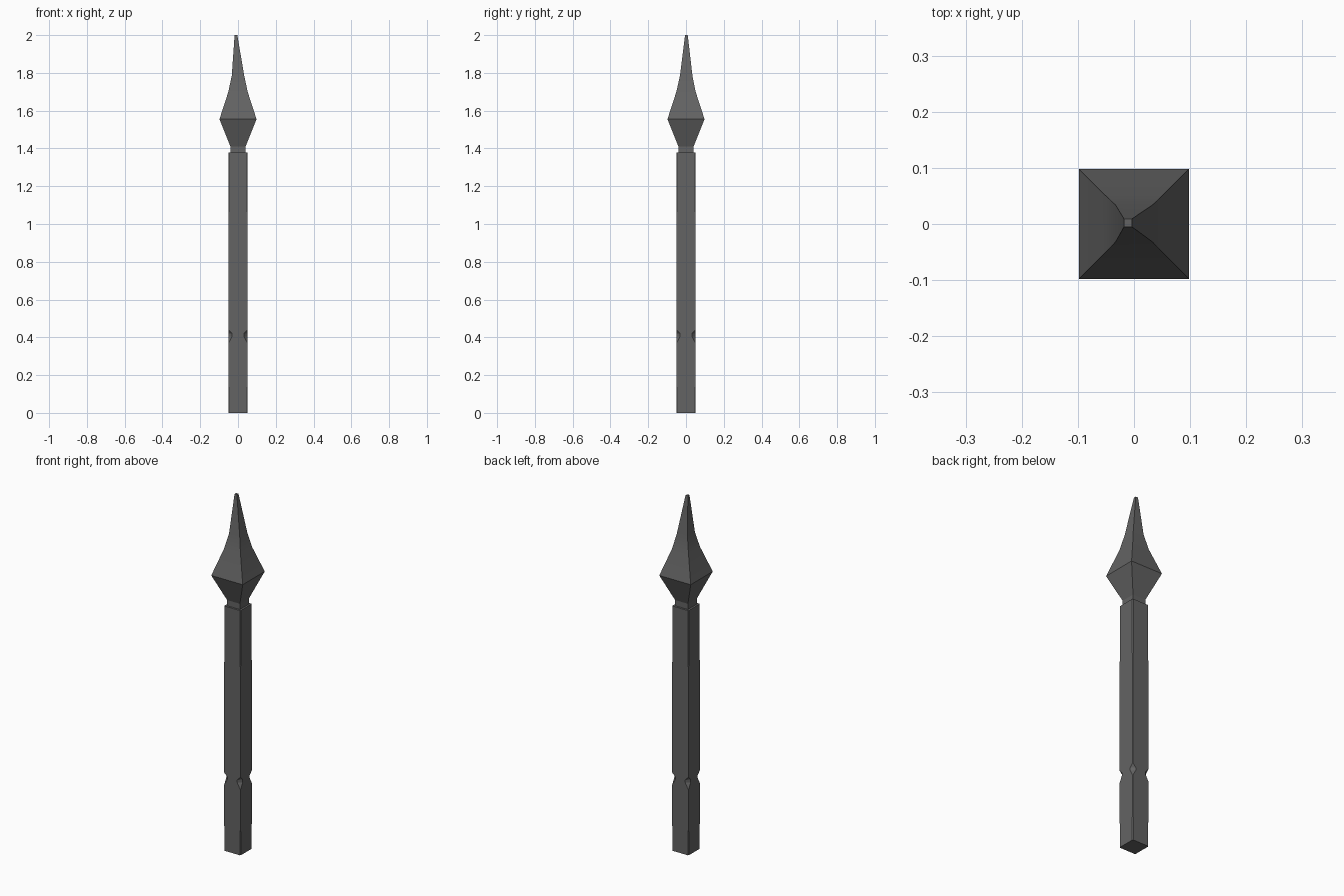
import bpy
import bmesh

if "Cube" in bpy.data.objects:
    bpy.data.objects.remove(bpy.data.objects["Cube"])

iron = bpy.data.materials.new("dark_iron")
iron.use_nodes = True
grey = (0.125, 0.125, 0.125, 1)
iron.diffuse_color = grey
iron.node_tree.nodes["Principled BSDF"].inputs["Base Color"].default_value = grey


def square(half, z, cx=0, cy=0):
    """Square cross-section."""
    return [(cx + sx * half, cy + sy * half, z)
            for sx, sy in ((-1, -1), (1, -1), (1, 1), (-1, 1))]


def clipped_square(half, z, cut):
    """Square cross-section with its corners cut off."""
    ring = []
    for sx, sy in ((-1, -1), (1, -1), (1, 1), (-1, 1)):
        pair = [(sx * half, sy * (half - cut), z), (sx * (half - cut), sy * half, z)]
        ring += pair if sx * sy > 0 else pair[::-1]
    return ring


def loft(name, rings):
    """Skin a stack of rings and close both ends."""
    bm = bmesh.new()
    stack = [[bm.verts.new(p) for p in ring] for ring in rings]
    for low, high in zip(stack, stack[1:]):
        n = len(low)
        for i in range(n):
            j = (i + 1) % n
            bm.faces.new((low[i], low[j], high[j], high[i]))
    bm.faces.new(stack[0][::-1])
    bm.faces.new(stack[-1])
    bmesh.ops.recalc_face_normals(bm, faces=bm.faces)
    mesh = bpy.data.meshes.new(name)
    bm.to_mesh(mesh)
    bm.free()
    mesh.materials.append(iron)
    obj = bpy.data.objects.new(name, mesh)
    bpy.context.collection.objects.link(obj)
    return obj


# Square shaft with worn edges and a nick in each corner: (height, corner cut)
wear = [(0, 0.004), (0.13, 0.004), (0.14, 0.001), (0.37, 0.001), (0.405, 0.02),
        (0.42, 0.02), (0.44, 0.001), (1.06, 0.001), (1.07, 0.004), (1.378, 0.004)]
shaft = loft("shaft", [clipped_square(0.051, z, cut) for z, cut in wear])

# Narrow neck between shaft and point
neck = loft("neck", [square(0.04, 1.37), square(0.04, 1.415)])

# Four-sided flared point, its tip bent slightly to one side
spear_point = loft("spear_point", [
    square(0.04, 1.41),
    square(0.098, 1.555),
    square(0.051, 1.70),
    square(0.033, 1.785, 0, 0.001),
    square(0.009, 1.985, -0.01, 0.002),
    square(0.007, 2.0, -0.011, 0.002),
])

# Smooth the curved flanks of the point, keep its ridges sharp
bpy.ops.object.select_all(action="DESELECT")
spear_point.select_set(True)
bpy.context.view_layer.objects.active = spear_point
bpy.ops.object.shade_smooth_by_angle(angle=0.5)
